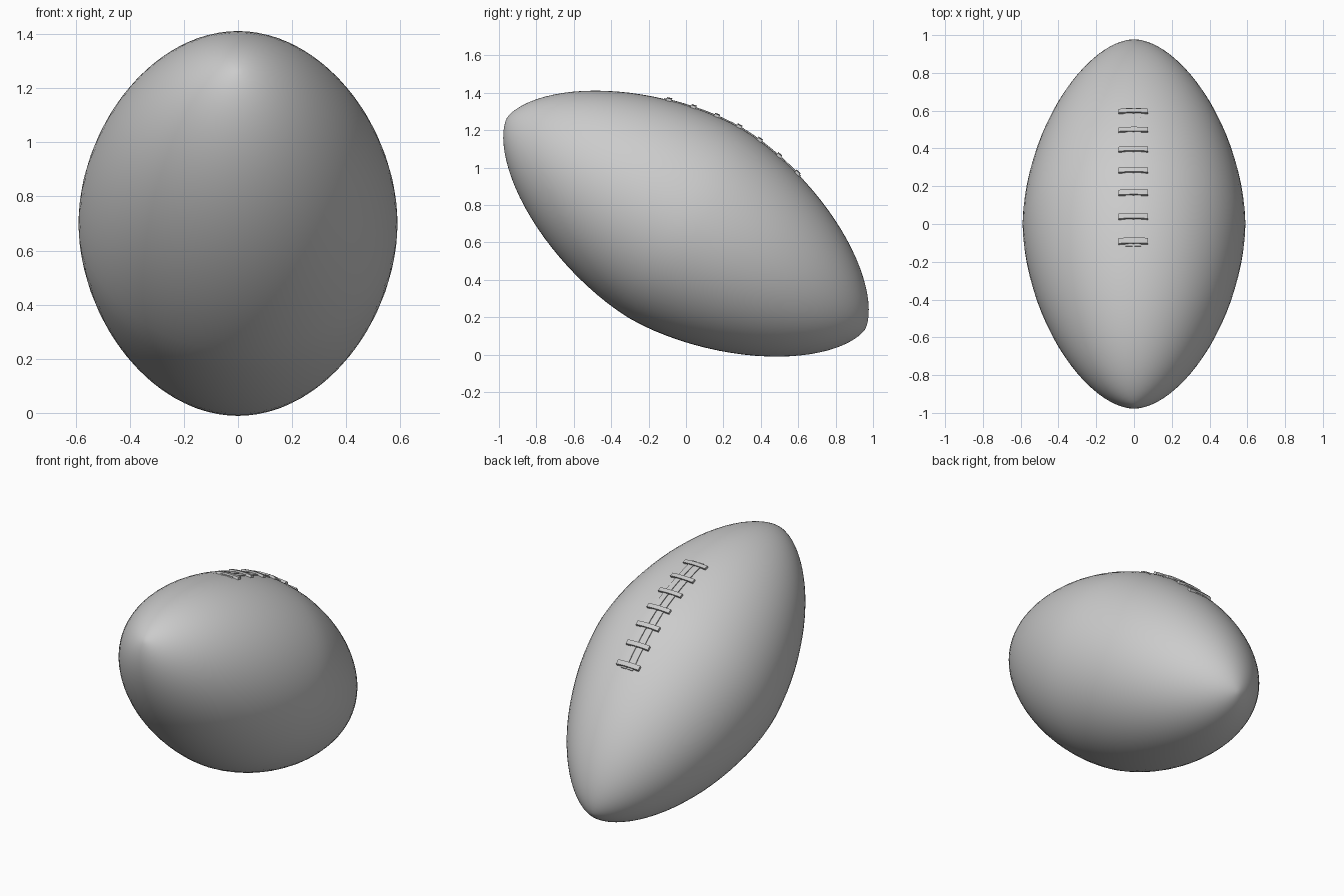
import bpy, bmesh, math
from mathutils import Matrix

if "Cube" in bpy.data.objects:
    bpy.data.objects.remove(bpy.data.objects["Cube"])

TILT = math.radians(-30.5)
HALF, RAD = 1.112, 0.59
SIDES, RINGS = 64, 48
POSE = Matrix.Translation((0, 0, 0.7)) @ Matrix.Rotation(TILT, 4, 'X')


def radius(y):
    return RAD * max(0.0, 1 - abs(y / HALF) ** 1.75) ** 0.62


def finish(name, bm):
    bmesh.ops.recalc_face_normals(bm, faces=bm.faces)
    bm.transform(POSE)
    me = bpy.data.meshes.new(name)
    bm.to_mesh(me)
    bm.free()
    ob = bpy.data.objects.new(name, me)
    bpy.context.collection.objects.link(ob)
    bpy.context.view_layer.objects.active = ob
    ob.select_set(True)
    bpy.ops.object.shade_smooth_by_angle(angle=math.radians(40))
    ob.select_set(False)
    return ob


# Ball shell: pointed spindle revolved about its long axis
bm = bmesh.new()
rings = []
for i in range(1, RINGS):
    y = -HALF * math.cos(math.pi * i / RINGS)
    r = radius(y)
    rings.append([bm.verts.new((r * math.sin(2 * math.pi * k / SIDES), y,
                                r * math.cos(2 * math.pi * k / SIDES)))
                  for k in range(SIDES)])
for a, b in zip(rings, rings[1:]):
    for k in range(SIDES):
        n = (k + 1) % SIDES
        bm.faces.new((a[k], a[n], b[n], b[k]))
for ring, y in ((rings[0], -HALF), (rings[-1], HALF)):
    tip = bm.verts.new((0, y, 0))
    for k in range(SIDES):
        bm.faces.new((ring[k], ring[(k + 1) % SIDES], tip))
finish("ball_shell", bm)


# Closed strip lying on the surface of the ball
def strip(bm, x0, x1, y0, y1, height, nx, ny):
    def layer(h):
        rows = []
        for j in range(ny + 1):
            y = y0 + (y1 - y0) * j / ny
            row = []
            for i in range(nx + 1):
                x = x0 + (x1 - x0) * i / nx
                row.append(bm.verts.new((x, y, math.sqrt(radius(y) ** 2 - x * x) + h)))
            rows.append(row)
        return rows
    top, low = layer(height), layer(-0.012)
    for g in (top, low):
        for j in range(ny):
            for i in range(nx):
                bm.faces.new((g[j][i], g[j][i + 1], g[j + 1][i + 1], g[j + 1][i]))

    def rim(g):
        return (g[0][:] + [r[-1] for r in g[1:]] + g[-1][-2::-1]
                + [r[0] for r in g[-2:0:-1]])
    t, l = rim(top), rim(low)
    for k in range(len(t)):
        n = (k + 1) % len(t)
        bm.faces.new((t[k], t[n], l[n], l[k]))


# Two long laces
bm = bmesh.new()
for c in (-0.027, 0.02):
    strip(bm, c - 0.018, c + 0.018, -0.44, 0.40, 0.005, 2, 24)
finish("long_laces", bm)

# Seven cross laces
bm = bmesh.new()
for i in range(7):
    y = -0.415 + i * 0.132
    strip(bm, -0.083, 0.075, y - 0.014, y + 0.014, 0.014, 8, 2)
finish("cross_laces", bm)
